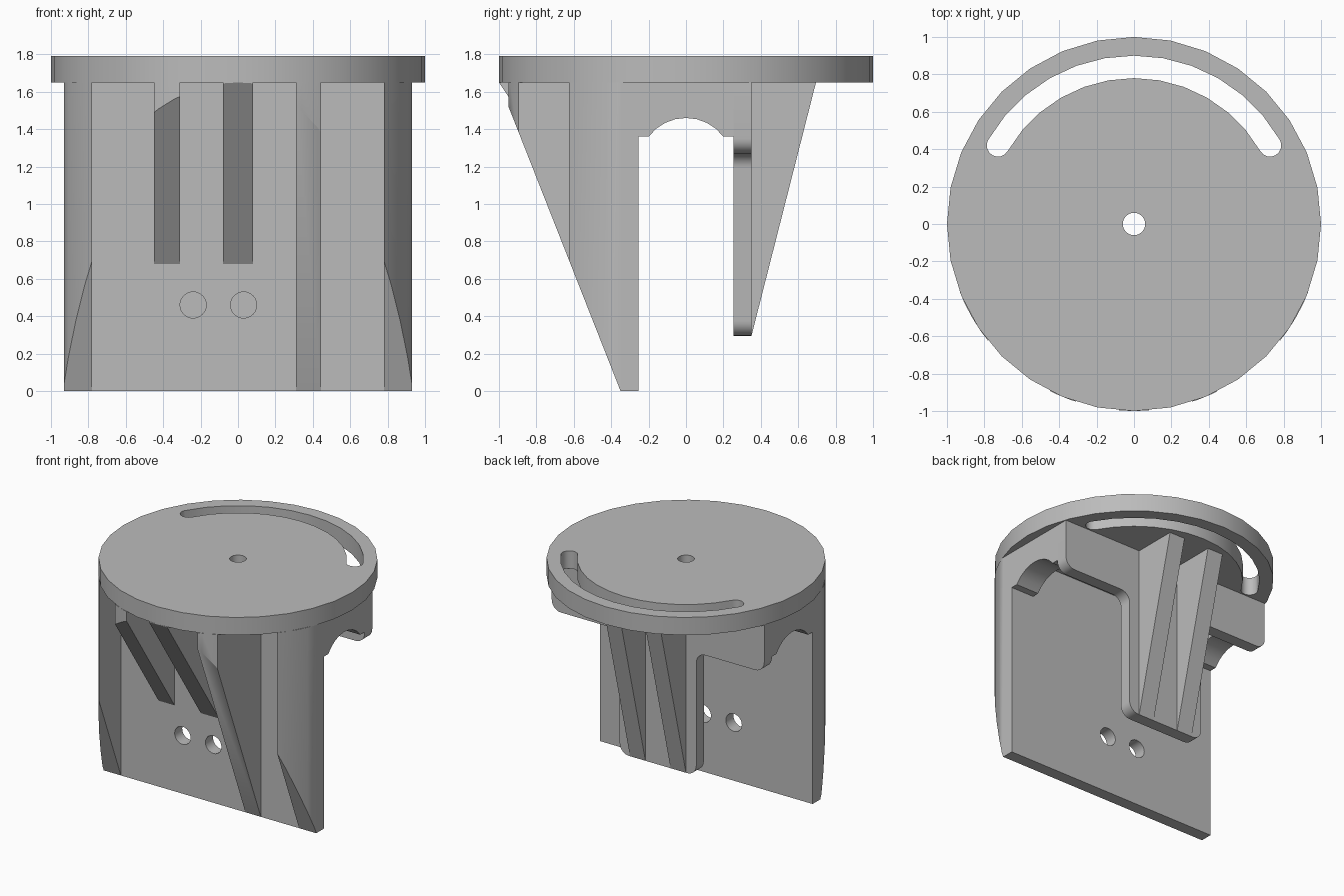
import bpy, bmesh
from math import sin, cos, pi, radians
from mathutils import Vector

cube = bpy.data.objects.get("Cube")
if cube:
    bpy.data.objects.remove(cube, do_unlink=True)

grey = bpy.data.materials.new("plain grey")
grey.use_nodes = True
grey.diffuse_color = (0.5, 0.5, 0.5, 1)
grey.node_tree.nodes["Principled BSDF"].inputs["Base Color"].default_value = (0.5, 0.5, 0.5, 1)

Z_DISC, Z_TOP = 1.65, 1.79      # underside and top of the disc
HALF = 0.93                     # half width of the plates
FRONT, FRONT_IN = -0.35, -0.255  # front plate
BACK_IN, BACK = 0.255, 0.35     # back plate


def prism(name, points, axis, low, high):
    """Extrude a flat outline along an axis."""
    place = {"x": lambda p, d: (d, p[0], p[1]),
             "y": lambda p, d: (p[0], d, p[1]),
             "z": lambda p, d: (p[0], p[1], d)}[axis]
    bm = bmesh.new()
    face = bm.faces.new([bm.verts.new(place(p, low)) for p in points])
    moved = bmesh.ops.extrude_face_region(bm, geom=[face])["geom"]
    bmesh.ops.translate(bm, verts=[v for v in moved if isinstance(v, bmesh.types.BMVert)],
                        vec=place((0, 0), high - low))
    bmesh.ops.recalc_face_normals(bm, faces=bm.faces)
    mesh = bpy.data.meshes.new(name)
    bm.to_mesh(mesh)
    bm.free()
    mesh.materials.append(grey)
    obj = bpy.data.objects.new(name, mesh)
    bpy.context.collection.objects.link(obj)
    return obj


def arc(cx, cy, r, start, end, steps):
    angles = [radians(start + (end - start) * i / steps) for i in range(steps + 1)]
    return [(cx + r * cos(a), cy + r * sin(a)) for a in angles]


def circle(cx, cy, r, steps):
    return arc(cx, cy, r, 0, 360, steps)[:-1]


def rounded(corners, steps=6):
    """Round the right-angled corners of an outline given as (x, y, radius)."""
    out = []
    for i, (x, y, r) in enumerate(corners):
        p = Vector((x, y))
        if r == 0:
            out.append(p)
            continue
        u = (Vector(corners[i - 1][:2]) - p).normalized()
        v = (Vector(corners[(i + 1) % len(corners)][:2]) - p).normalized()
        for k in range(steps + 1):
            t = k / steps * pi / 2
            out.append(p + r * (u + v - v * cos(t) - u * sin(t)))
    return out


def boolean(obj, cutter, operation):
    """Apply a boolean and remove the cutter."""
    cutter.hide_render = True
    mod = obj.modifiers.new("cut", "BOOLEAN")
    mod.operation, mod.object, mod.solver = operation, cutter, "EXACT"
    graph = bpy.context.evaluated_depsgraph_get()
    mesh = bpy.data.meshes.new_from_object(obj.evaluated_get(graph))
    obj.modifiers.clear()
    obj.data = mesh
    bpy.data.objects.remove(cutter, do_unlink=True)


parts = []

# Disc with centre hole and curved slot
disc = prism("disc", circle(0, 0, 1, 32), "z", Z_DISC, Z_TOP)
boolean(disc, prism("hole_cutter", circle(0, 0, 0.06, 24), "z", 1.5, 2), "DIFFERENCE")
ends = [(0.84 * cos(radians(a)), 0.84 * sin(radians(a))) for a in (30, 150)]
slot = (arc(0, 0, 0.9, 30, 150, 12) + arc(*ends[1], 0.06, 150, 330, 8)[1:-1]
        + arc(0, 0, 0.78, 150, 30, 12) + arc(*ends[0], 0.06, 210, 390, 8)[1:-1])
boolean(disc, prism("slot_cutter", slot, "z", 1.5, 2), "DIFFERENCE")
parts.append(disc)

# Front plate with two round holes
plate = prism("front_plate", [(-HALF, 0), (HALF, 0), (HALF, Z_DISC), (-HALF, Z_DISC)],
              "y", FRONT, FRONT_IN)
for x in (-0.24, 0.03):
    boolean(plate, prism("hole_cutter", circle(x, 0.46, 0.07, 24), "y", -1, 0), "DIFFERENCE")
parts.append(plate)

# Front ribs and side buttresses, trimmed to the round outline
front_ribs = [("right_buttress", -HALF, -0.78, 0), ("left_buttress", 0.78, HALF, 0),
              ("long_front_rib", 0.31, 0.445, 0), ("short_front_rib", -0.45, -0.31, 0.68),
              ("middle_front_rib", -0.08, 0.08, 0.68)]
for name, x0, x1, foot in front_ribs:
    rib = prism(name, [(FRONT, foot), (-1.0, Z_DISC), (FRONT, Z_DISC)], "x", x0, x1)
    boolean(rib, prism("round_cutter", circle(0, 0, 1, 72), "z", -1, 2), "INTERSECT")
    parts.append(rib)

# Back plate: wide arms above a narrow stem
STEM, ARM_Z, FOOT, R = 0.335, 1.27, 0.295, 0.08
outline = [(HALF, Z_DISC, 0), (HALF, ARM_Z, R), (STEM, ARM_Z, R), (STEM, FOOT, R)]
outline += [(-x, z, r) for x, z, r in reversed(outline)]
parts.append(prism("back_plate", rounded(outline), "y", BACK_IN, BACK))

# Back ribs
for side, x0 in (("right", -0.245), ("left", 0.11)):
    parts.append(prism(side + "_back_rib", [(BACK, FOOT), (0.695, Z_DISC), (BACK, Z_DISC)],
                       "x", x0, x0 + 0.135))

# Arched side walls joining the two plates
arch = ([(FRONT_IN, Z_DISC), (FRONT_IN, 1.36)] + arc(0, 1.21, 0.25, 143, 37, 8)
        + [(BACK_IN, 1.36), (BACK_IN, Z_DISC)])
for side, x0, x1 in (("right", -HALF, -0.73), ("left", 0.73, HALF)):
    parts.append(prism(side + "_arch_wall", arch, "x", x0, x1))

# Smooth curved faces, keep edges sharp
bpy.ops.object.select_all(action="DESELECT")
for obj in parts:
    obj.select_set(True)
bpy.context.view_layer.objects.active = disc
bpy.ops.object.shade_smooth_by_angle(angle=radians(30))
